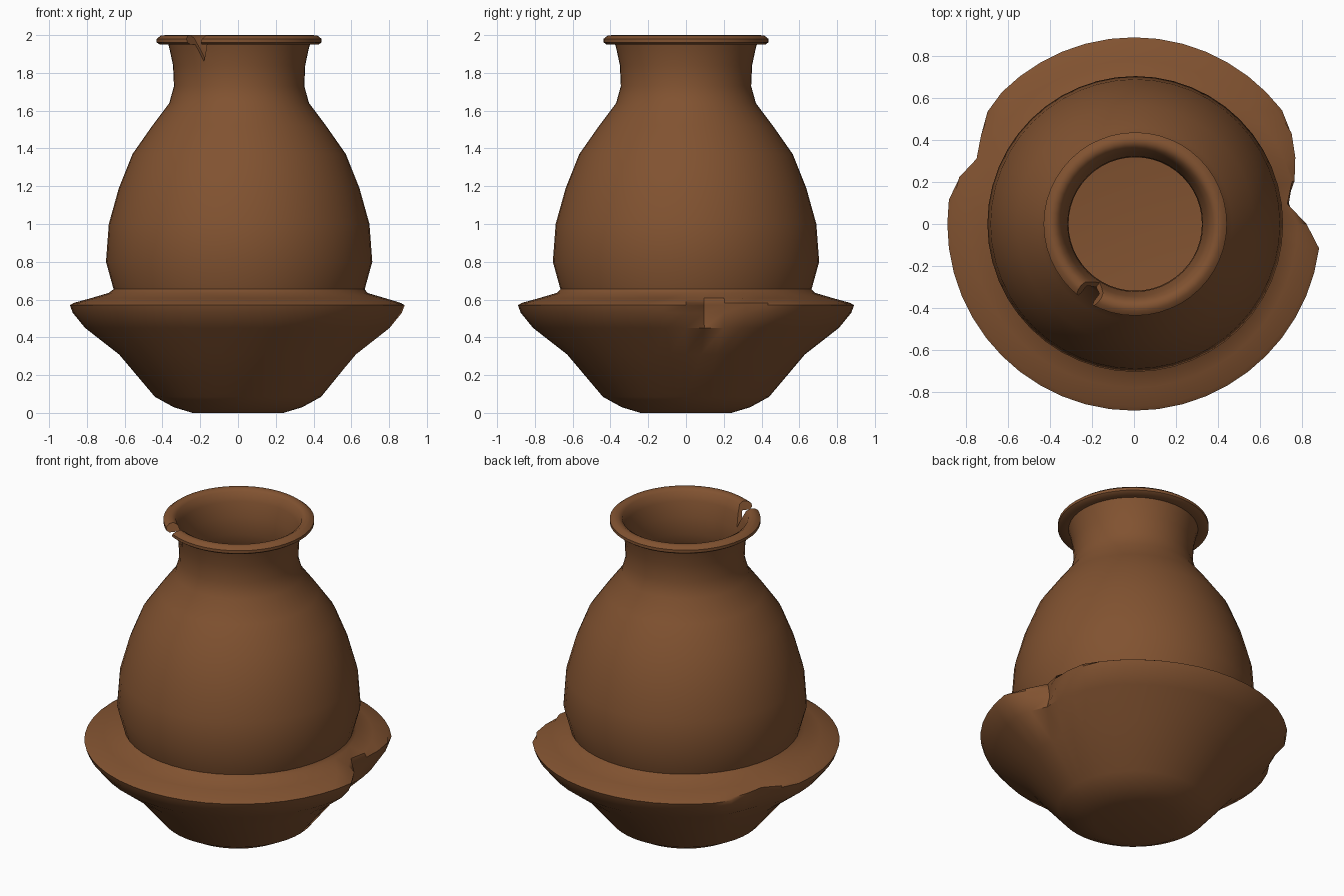
import bpy, bmesh
from math import cos, sin, pi, radians

if "Cube" in bpy.data.objects:
    bpy.data.objects.remove(bpy.data.objects["Cube"])

SEG = 48
clay = bpy.data.materials.new("clay")
clay.diffuse_color = (0.22, 0.085, 0.03, 1)
clay.use_nodes = True
clay.node_tree.nodes["Principled BSDF"].inputs["Base Color"].default_value = clay.diffuse_color

# Profile (radius, height): outside going up, over the lip, inside going down
profile = [
    (0, 0), (0.24, 0.0), (0.34, 0.03), (0.44, 0.085), (0.63, 0.31), (0.81, 0.45),
    (0.875, 0.53), (0.89, 0.57), (0.87, 0.582), (0.78, 0.607), (0.685, 0.635),
    (0.665, 0.655), (0.705, 0.80), (0.69, 1.0), (0.637, 1.19), (0.565, 1.37),
    (0.46, 1.52), (0.37, 1.64), (0.345, 1.73), (0.35, 1.84), (0.367, 1.92),
    (0.375, 1.95), (0.42, 1.95), (0.437, 1.962), (0.437, 1.98), (0.415, 1.997),
    (0.39, 2.0), (0.365, 1.985), (0.345, 1.93), (0.322, 1.84), (0.318, 1.73),
    (0.345, 1.63), (0.53, 1.36), (0.605, 1.18), (0.655, 1.0), (0.67, 0.8),
    (0.63, 0.62), (0.55, 0.3), (0.38, 0.11), (0, 0.07)]

# Broken stretches of the skirt rim: segment -> remaining radius
broken = {0: 0.82, 1: 0.73, 2: 0.79, 3: 0.83, 4: 0.865,
          19: 0.88, 20: 0.84, 21: 0.81, 22: 0.86}


def skirt_radius(i, r, z, k):
    cap = broken.get(k)
    if cap is None or not 3 < i < 11:
        return r
    if z < 0.5:
        return r * (1 - 0.45 * (z / 0.45) ** 3 * (1 - cap / 0.89))
    return min(r, cap + (z - 0.57) * 0.2)


# Vessel body with its wide skirt
bm = bmesh.new()
rings = []
for i, (r, z) in enumerate(profile):
    dx = 0.006 if z > 0.64 else 0
    ring = []
    for k in range(SEG):
        a = 2 * pi * k / SEG
        q = skirt_radius(i, r, z, k)
        ring.append(bm.verts.new((q * cos(a) + dx * (r > 0), q * sin(a), z)))
    rings.append(ring)
for lo, hi in zip(rings, rings[1:]):
    for k in range(SEG):
        n = (k + 1) % SEG
        bm.faces.new((lo[k], lo[n], hi[n], hi[k]))
for ring in (rings[0], rings[-1]):
    bmesh.ops.remove_doubles(bm, verts=ring, dist=0.0005)
bmesh.ops.recalc_face_normals(bm, faces=bm.faces)
mesh = bpy.data.meshes.new("vessel")
bm.to_mesh(mesh)
bm.free()
vessel = bpy.data.objects.new("vessel", mesh)
bpy.context.collection.objects.link(vessel)
mesh.materials.append(clay)

# Wedge that chips the lip
bm = bmesh.new()
tri_in = [(0.25, -0.075, 2.06), (0.25, 0.085, 2.06), (0.25, 0.015, 1.86)]
tri_out = [(0.55, -0.1, 2.06), (0.55, 0.075, 2.06), (0.55, -0.01, 1.86)]
a = [bm.verts.new(p) for p in tri_in]
b = [bm.verts.new(p) for p in tri_out]
bm.faces.new(a)
bm.faces.new(b[::-1])
for k in range(3):
    n = (k + 1) % 3
    bm.faces.new((a[k], b[k], b[n], a[n]))
bmesh.ops.recalc_face_normals(bm, faces=bm.faces)
cut_mesh = bpy.data.meshes.new("lip_cutter")
bm.to_mesh(cut_mesh)
bm.free()
cut_mesh.materials.append(clay)
cutter = bpy.data.objects.new("lip_cutter", cut_mesh)
bpy.context.collection.objects.link(cutter)
cutter.rotation_euler.z = radians(238)
cutter.hide_render = True

bpy.context.view_layer.update()
bpy.context.view_layer.objects.active = vessel
vessel.select_set(True)
mod = vessel.modifiers.new("chip", 'BOOLEAN')
mod.operation = 'DIFFERENCE'
mod.solver = 'EXACT'
mod.object = cutter
bpy.ops.object.modifier_apply(modifier=mod.name)
bpy.data.objects.remove(cutter)
bpy.ops.object.shade_smooth_by_angle(angle=radians(40))
